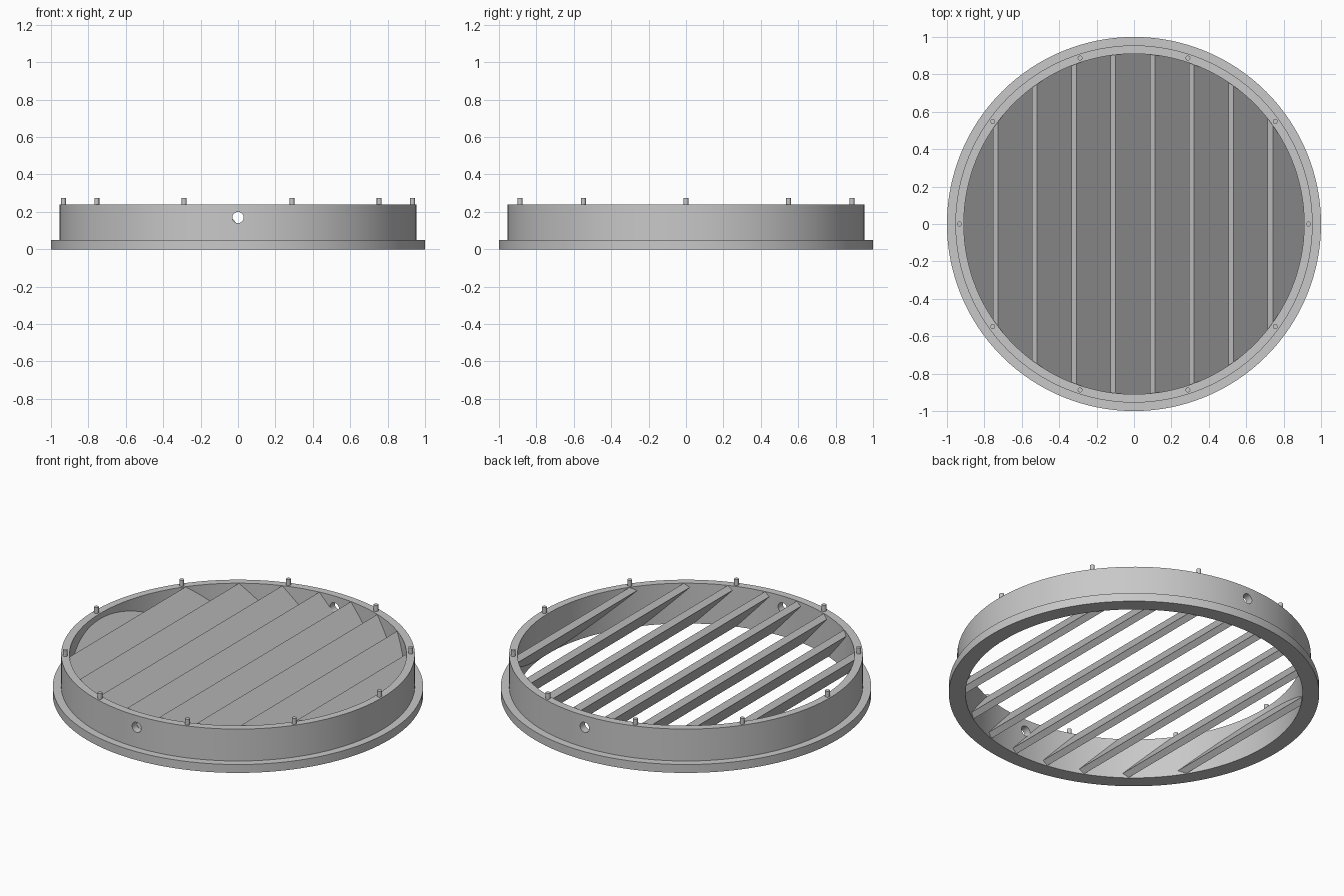
import bpy, bmesh, math
from mathutils import Matrix, Vector

cube = bpy.data.objects.get("Cube")
if cube:
    bpy.data.objects.remove(cube, do_unlink=True)

# Single grey for the whole vent
grey = bpy.data.materials.new("plain_grey")
grey.use_nodes = True
colour = (0.58, 0.58, 0.58, 1)
grey.diffuse_color = colour
grey.node_tree.nodes["Principled BSDF"].inputs["Base Color"].default_value = colour

WALL, INNER, TOP = 0.955, 0.91, 0.24
SEGMENTS = 128


def make_object(name, bm):
    bmesh.ops.recalc_face_normals(bm, faces=bm.faces)
    mesh = bpy.data.meshes.new(name)
    bm.to_mesh(mesh)
    bm.free()
    obj = bpy.data.objects.new(name, mesh)
    bpy.context.collection.objects.link(obj)
    mesh.materials.append(grey)
    return obj


def select(obj):
    bpy.ops.object.select_all(action='DESELECT')
    obj.select_set(True)
    bpy.context.view_layer.objects.active = obj


def smooth(obj):
    select(obj)
    bpy.ops.object.shade_smooth_by_angle(angle=math.radians(30))


def cylinder(name, radius, depth, centre, sides, turn=None):
    bm = bmesh.new()
    matrix = Matrix.Translation(centre) @ (turn or Matrix())
    bmesh.ops.create_cone(bm, cap_ends=True, segments=sides, radius1=radius,
                          radius2=radius, depth=depth, matrix=matrix)
    return make_object(name, bm)


def boolean(obj, cutter, operation):
    mod = obj.modifiers.new("cut", 'BOOLEAN')
    mod.object, mod.operation, mod.solver = cutter, operation, 'EXACT'
    select(obj)
    bpy.ops.object.modifier_apply(modifier=mod.name)


def discard(obj):
    bpy.data.objects.remove(obj, do_unlink=True)


# Flanged ring, lathed from its cross-section
bm = bmesh.new()
profile = [(INNER, 0), (1, 0), (1, 0.05), (WALL, 0.05), (WALL, TOP), (INNER, TOP)]
rings = []
for i in range(SEGMENTS):
    a = math.tau * i / SEGMENTS
    rings.append([bm.verts.new((r * math.cos(a), r * math.sin(a), z)) for r, z in profile])
for i, ring in enumerate(rings):
    following = rings[(i + 1) % SEGMENTS]
    for j in range(len(profile)):
        k = (j + 1) % len(profile)
        bm.faces.new((ring[j], following[j], following[k], ring[k]))
flanged_ring = make_object("flanged_ring", bm)

# Hole through the front and back of the wall
drill = cylinder("hole_cutter", 0.03, 3, (0, 0, 0.17), 32, Matrix.Rotation(math.pi / 2, 4, 'X'))
drill.hide_render = True
boolean(flanged_ring, drill, 'DIFFERENCE')
discard(drill)
smooth(flanged_ring)

# Pins on the rim
for i in range(10):
    a = math.tau * i / 10
    pin = cylinder(f"rim_pin_{i + 1}", 0.013, 0.045,
                   (0.933 * math.cos(a), 0.933 * math.sin(a), 0.2525), 20)
    smooth(pin)

# Tilted louvre slats, trimmed to the inside of the ring
tilt = math.radians(48)
thick = 0.027 / math.sin(tilt)
length = (0.237 - thick * math.cos(tilt)) / math.sin(tilt)
down = Vector((math.cos(tilt), 0, -math.sin(tilt)))
up = Vector((math.sin(tilt), 0, math.cos(tilt)))
trim = cylinder("slat_trimmer", INNER + 0.002, 1, (0, 0, 0), SEGMENTS)
trim.hide_render = True
for i in range(9):
    peak = Vector((-0.938 + 0.21 * i, 0, 0.239))
    section = [peak, peak + down * length, peak + down * length - up * thick, peak - up * thick]
    bm = bmesh.new()
    face = bm.faces.new([bm.verts.new(p - Vector((0, 1, 0))) for p in section])
    grown = bmesh.ops.extrude_face_region(bm, geom=[face])["geom"]
    bmesh.ops.translate(bm, vec=(0, 2, 0),
                        verts=[v for v in grown if isinstance(v, bmesh.types.BMVert)])
    slat = make_object(f"louvre_slat_{i + 1}", bm)
    boolean(slat, trim, 'INTERSECT')
    smooth(slat)
discard(trim)
